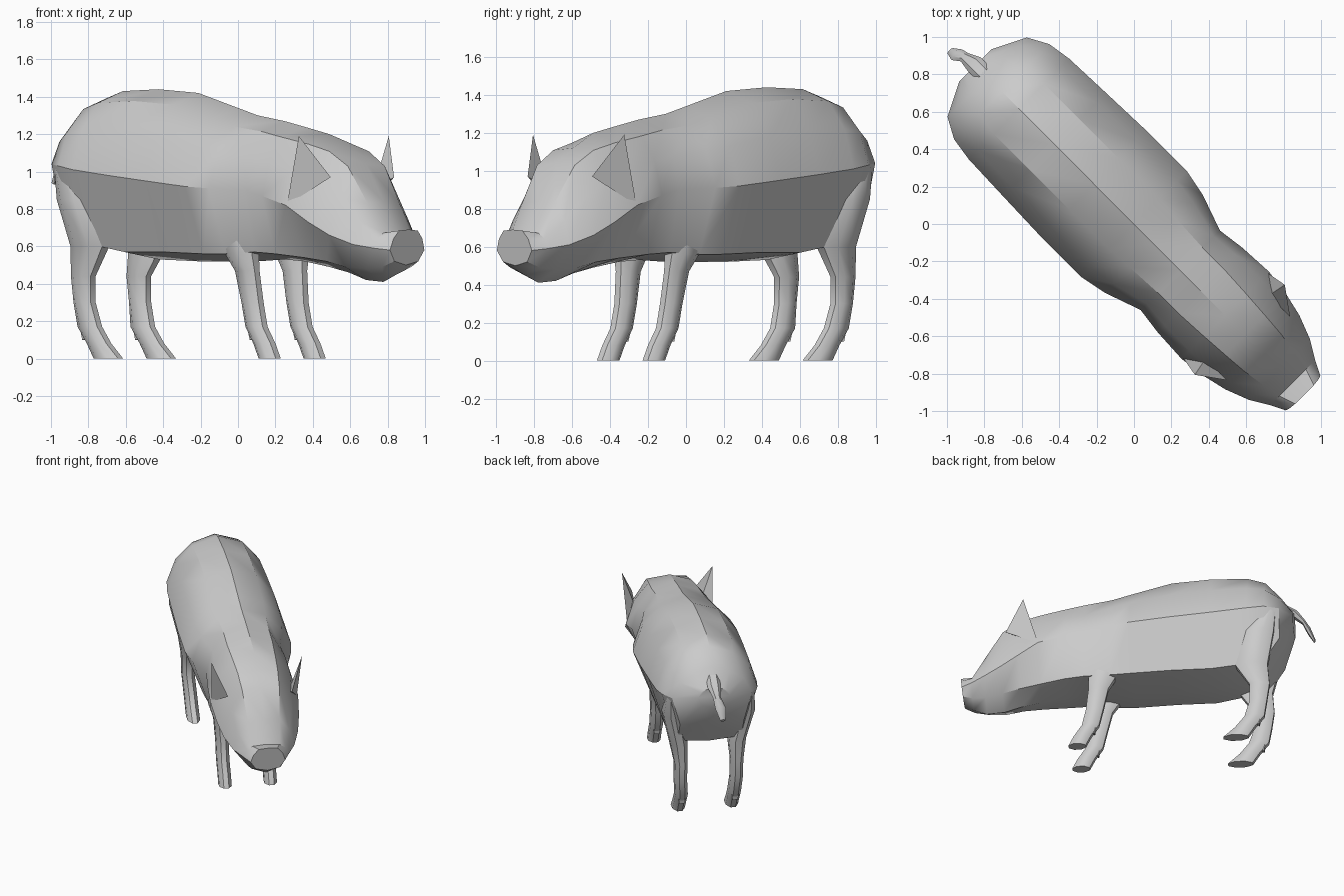
import bpy, bmesh, math
from mathutils import Matrix, Vector

cube = bpy.data.objects.get("Cube")
if cube:
    bpy.data.objects.remove(cube, do_unlink=True)

# The animal is modelled along local +x (nose), then turned to stand diagonally
TURN = Matrix.Rotation(math.radians(-45), 4, 'Z')

hide = bpy.data.materials.new("hide_grey")
hide.use_nodes = True
GREY = (0.6, 0.6, 0.6, 1.0)
hide.diffuse_color = GREY
hide.node_tree.nodes["Principled BSDF"].inputs["Base Color"].default_value = GREY


def finish(name, bm, angle):
    bmesh.ops.recalc_face_normals(bm, faces=bm.faces)
    bm.transform(TURN)
    mesh = bpy.data.meshes.new(name)
    bm.to_mesh(mesh)
    bm.free()
    mesh.materials.append(hide)
    obj = bpy.data.objects.new(name, mesh)
    bpy.context.collection.objects.link(obj)
    bpy.ops.object.select_all(action='DESELECT')
    obj.select_set(True)
    bpy.context.view_layer.objects.active = obj
    bpy.ops.object.shade_smooth_by_angle(angle=math.radians(angle))


def loft(name, rings, angle):
    """Skin a list of closed rings and cap both ends."""
    bm = bmesh.new()
    loops = [[bm.verts.new(p) for p in ring] for ring in rings]
    n = len(loops[0])
    for a, b in zip(loops, loops[1:]):
        for i in range(n):
            j = (i + 1) % n
            bm.faces.new((a[i], a[j], b[j], b[i]))
    bm.faces.new(loops[0])
    bm.faces.new(loops[-1])
    finish(name, bm, angle)


def body_ring(s, top, top_w, ridge, ridge_w, low, low_w, bottom):
    """Mirrored section: spine, back edge, flank, side ridge, belly edge, belly."""
    drop = top_w * (0.33 if s < 0.8 else 0.08)
    push = 0.15 * (ridge_w - top_w)
    half = [(top_w, top - drop),
            ((top_w + ridge_w) / 2 + push, (top - drop + ridge) / 2 + push),
            (ridge_w, ridge),
            (low_w, low)]
    section = [(0, top)] + half + [(0, bottom)] + [(-t, z) for t, z in reversed(half)]
    # the nose disc faces slightly down
    lean = -0.1 if s > 1.25 else 0
    return [(s + lean * (0.59 - z), t, z) for t, z in section]


# Body and head in one skin, tail end to nose:
# position, top, top width, ridge, ridge width, belly edge, its width, bottom
STATIONS = [
    (-1.2, 1.15, .06, 1.07, .12, 1, .09, .98),
    (-1.11, 1.27, .13, 1.04, .3, .82, .24, .8),
    (-1, 1.39, .17, 1.03, .36, .64, .24, .62),
    (-.87, 1.43, .19, 1.01, .38, .61, .24, .58),
    (-.6, 1.44, .19, .98, .39, .57, .26, .53),
    (-.3, 1.42, .19, .95, .4, .57, .26, .52),
    (0, 1.34, .19, .92, .4, .56, .26, .52),
    (.15, 1.3, .18, .91, .37, .56, .25, .52),
    (.35, 1.27, .17, .9, .3, .57, .23, .53),
    (.5, 1.24, .17, .87, .32, .56, .22, .52),
    (.69, 1.2, .16, .82, .33, .54, .19, .49),
    (.84, 1.12, .15, .73, .31, .52, .17, .46),
    (.97, 1.04, .14, .66, .28, .49, .16, .42),
    (1.1, .84, .12, .61, .23, .48, .13, .41),
    (1.2, .68, .1, .59, .17, .49, .11, .45),
    (1.28, .69, .07, .58, .13, .52, .09, .5),
]
loft("body_and_head", [body_ring(*st) for st in STATIONS], 32)


def oval(s, t, z, length, width, sides=8):
    angles = [2 * math.pi * (i + 0.5) / sides for i in range(sides)]
    return [(s + length * math.cos(a), t + width * math.sin(a), z) for a in angles]


# Leg sections: height, position, side offset, half length, half width
HIND = [
    (1.03, -1.03, .29, .06, .04),
    (.85, -.95, .27, .13, .08),
    (.6, -.9, .22, .13, .07),
    (.44, -.96, .21, .08, .05),
    (.3, -.95, .21, .07, .05),
    (.17, -.92, .2, .08, .05),
    (.08, -.85, .2, .08, .05),
    (0, -.78, .2, .1, .05),
]
FRONT = [
    (.64, .19, .19, .14, .07),
    (.56, .22, .19, .11, .07),
    (.47, .25, .18, .08, .05),
    (.3, .28, .17, .07, .05),
    (.17, .31, .17, .07, .05),
    (.08, .37, .17, .07, .05),
    (0, .41, .17, .07, .05),
]


def pointed(name, points):
    bm = bmesh.new()
    for p in points:
        bm.verts.new(p)
    bmesh.ops.convex_hull(bm, input=bm.verts)
    finish(name, bm, 20)


for side, label in ((1, "left"), (-1, "right")):
    for part, sections in (("hind_leg", HIND), ("front_leg", FRONT)):
        loft(f"{label}_{part}", [oval(s, side * t, z, a, b) for z, s, t, a, b in sections], 40)
        # small claw behind the ankle
        z, s, t, a, b = sections[-3]
        back = s - a * 0.6
        pointed(f"{label}_{part}_dewclaw", [
            (back, side * t - 0.03, z), (back, side * t + 0.03, z),
            (s, side * t, z), (back + 0.01, side * t - 0.02, z - 0.07),
            (back + 0.01, side * t + 0.02, z - 0.07), (s, side * t, z - 0.06)])
    # ear: an upright point with its inner corner sunk in the head
    pointed(f"{label}_ear", [(s, side * t, z) for s, t, z in (
        (.8, .34, 1.19), (.69, .32, .82), (.94, .24, .97), (.78, .24, .9))])

# Tail: drooping, with a flared tip swung to one side
TAIL = [(-1.13, 0, 1.2, .05), (-1.21, 0, 1.15, .05), (-1.27, -.01, 1.09, .03),
        (-1.31, -.03, 1.02, .04), (-1.35, -.04, .94, .02)]
tail_rings = []
for s, t, z, r in TAIL:
    across = Vector((-0.5, 0, 0.87))
    ring = []
    for k in range(6):
        a = math.pi * k / 3
        ring.append(Vector((s, t, z)) + across * r * 0.6 * math.sin(a)
                    + Vector((0, r * math.cos(a), 0)))
    tail_rings.append(ring)
loft("tail", tail_rings, 40)
